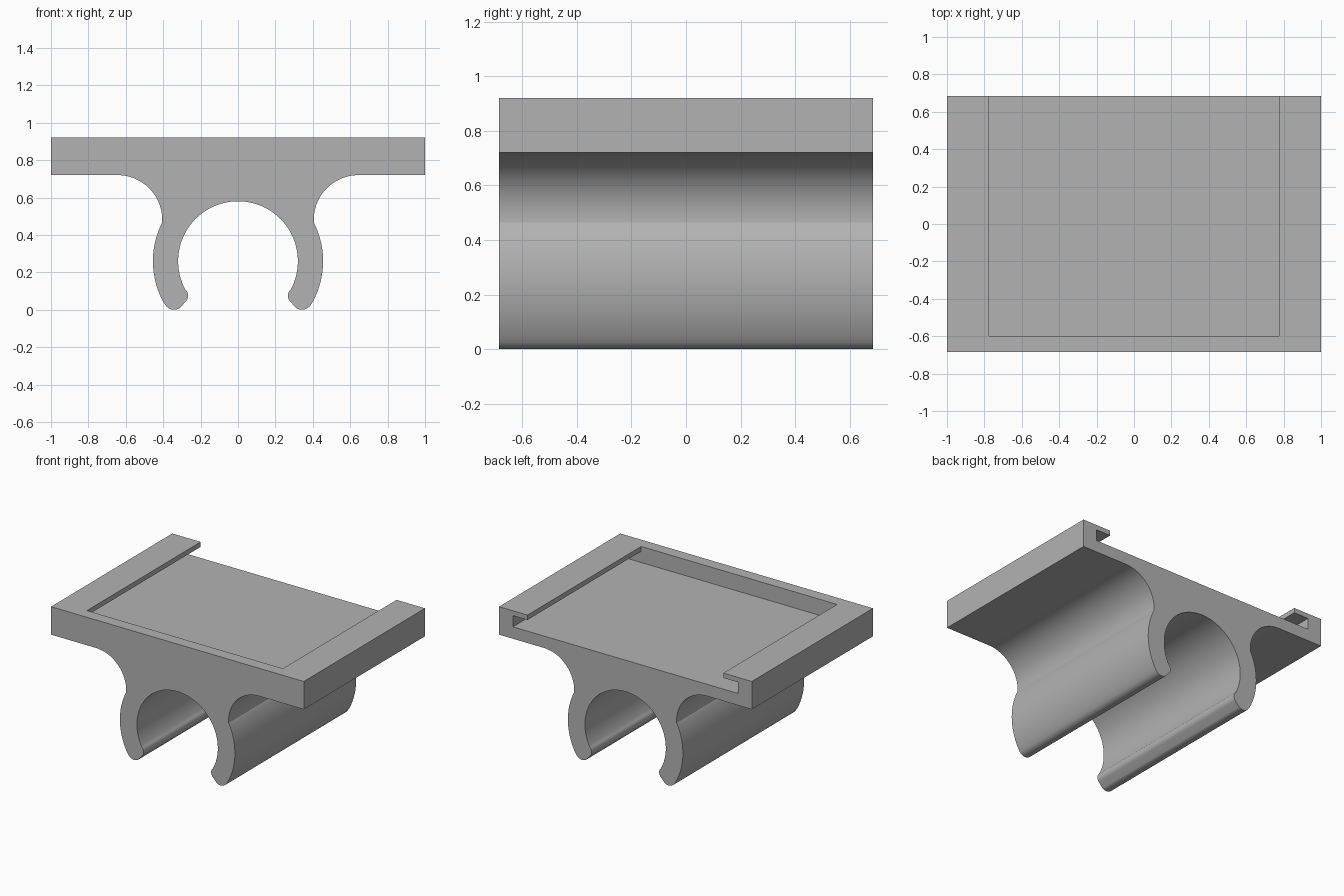
import bpy, bmesh, math

if "Cube" in bpy.data.objects:
    bpy.data.objects.remove(bpy.data.objects["Cube"])

HALF_Y = 0.685      # half length of the clip
TOP, UNDER = 0.92, 0.72
FLOOR, LIP = 0.805, 0.885


def arc(cx, cz, r, a0, a1, n):
    """Points on a circle from angle a0 to a1 in degrees."""
    return [(cx + r * math.cos(math.radians(a0 + (a1 - a0) * i / n)),
             cz + r * math.sin(math.radians(a0 + (a1 - a0) * i / n))) for i in range(n + 1)]


def extrude(name, half, y0, y1):
    """Mirror a right-hand half profile (x, z) and extrude it along y."""
    pts = half + [(-x, z) for x, z in reversed(half) if x > 1e-5]
    bm = bmesh.new()
    face = bm.faces.new([bm.verts.new((x, y0, z)) for x, z in pts])
    out = bmesh.ops.extrude_face_region(bm, geom=[face])
    moved = [v for v in out["geom"] if isinstance(v, bmesh.types.BMVert)]
    bmesh.ops.translate(bm, verts=moved, vec=(0, y1 - y0, 0))
    bmesh.ops.recalc_face_normals(bm, faces=bm.faces)
    mesh = bpy.data.meshes.new(name)
    bm.to_mesh(mesh)
    bm.free()
    obj = bpy.data.objects.new(name, mesh)
    bpy.context.collection.objects.link(obj)
    return obj


# Plate, fillet, clip arm and rounded tip, from the top centre to the inner crown
half = [(1, TOP), (1, UNDER)]
half += arc(0.645, 0.48, 0.24, 90, 184, 24)           # fillet under the plate
half += arc(0, 0.26, 0.455, 25.5, -29.5, 24)          # outside of the arm
half += arc(0.342, 0.056, 0.056, -25, -125, 10)       # bottom of the tip
half += arc(0.312, 0.075, 0.045, 225, 140, 10)        # inner bead of the tip
half += arc(0, 0.26, 0.32, -28, 90, 44)               # inside of the arm
body = extrude("clip_holder", half, -HALF_Y, HALF_Y)

# Slide-in slot, open at the back, with side lips overhanging its grooves
slot = [(0.775, 1.1), (0.775, LIP), (0.89, LIP), (0.89, FLOOR)]
cutter = extrude("slot_cutter", slot, -0.6, 0.9)
cutter.hide_render = True

grey = bpy.data.materials.new("grey_plastic")
grey.diffuse_color = (0.45, 0.45, 0.45, 1)
grey.use_nodes = True
grey.node_tree.nodes["Principled BSDF"].inputs["Base Color"].default_value = grey.diffuse_color
body.data.materials.append(grey)
cutter.data.materials.append(grey)

bpy.context.view_layer.objects.active = body
body.select_set(True)
cut = body.modifiers.new("slot", "BOOLEAN")
cut.operation = "DIFFERENCE"
cut.solver = "EXACT"
cut.object = cutter
bpy.ops.object.modifier_apply(modifier=cut.name)
bpy.data.objects.remove(cutter)

# Smooth curves, crisp edges, flat plate faces
bpy.ops.object.shade_smooth_by_angle(angle=math.radians(25))
weighted = body.modifiers.new("flat_plate_shading", "WEIGHTED_NORMAL")
weighted.keep_sharp = True
